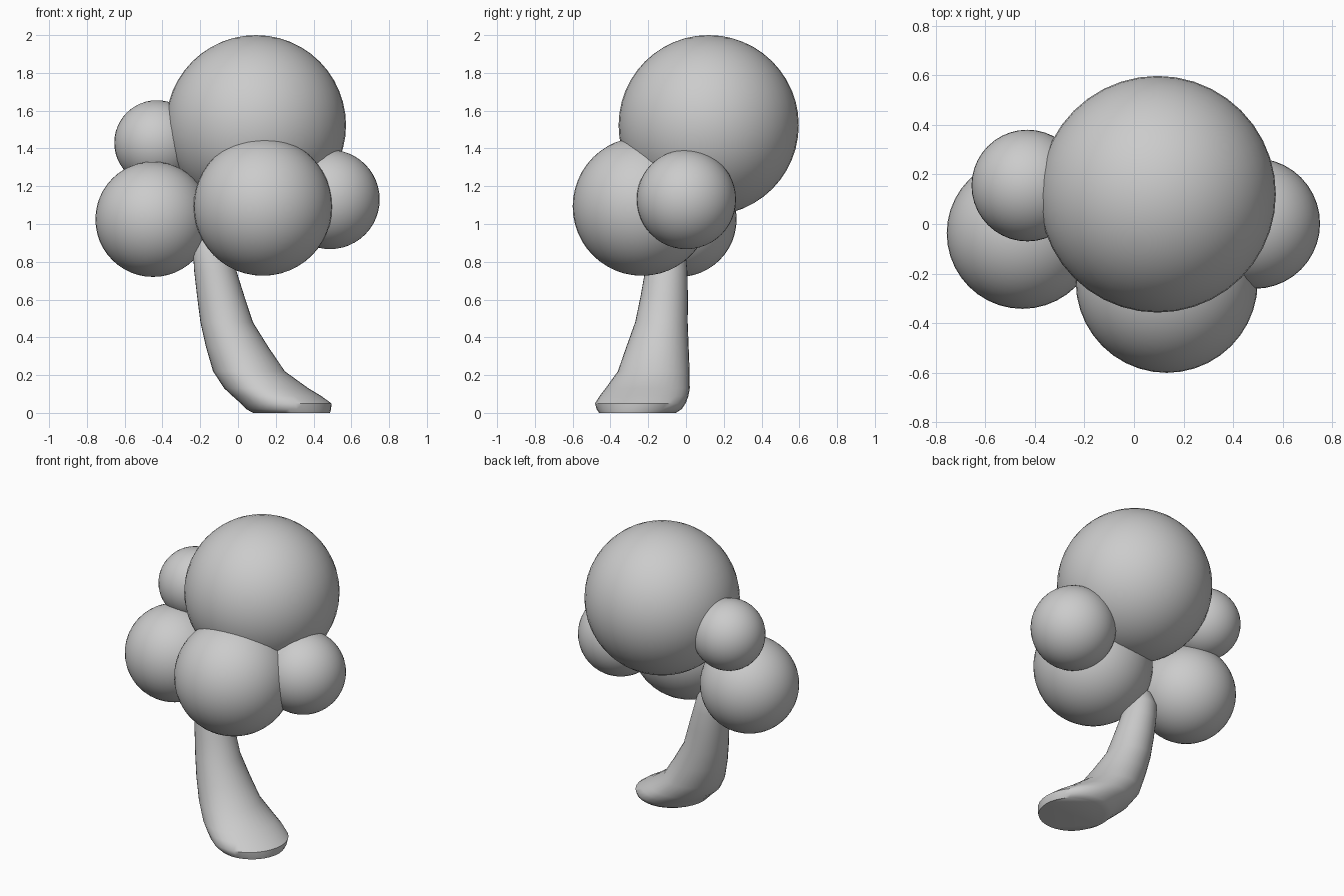
import bpy, bmesh
from math import cos, sin, tau

if "Cube" in bpy.data.objects:
    bpy.data.objects.remove(bpy.data.objects["Cube"])


def ball(name, center, radius):
    bpy.ops.mesh.primitive_uv_sphere_add(segments=40, ring_count=24, radius=radius, location=center)
    obj = bpy.context.object
    obj.name = name
    bpy.ops.object.shade_smooth()


def lofted_trunk(name, rings, sides=32):
    bm = bmesh.new()
    loops = [[bm.verts.new((x + r * cos(tau * i / sides), y + r * sin(tau * i / sides), z))
              for i in range(sides)] for x, y, z, r in rings]
    for a, b in zip(loops, loops[1:]):
        for i in range(sides):
            j = (i + 1) % sides
            bm.faces.new((a[i], a[j], b[j], b[i]))
    bm.faces.new(loops[0][::-1])
    bm.faces.new(loops[-1])
    mesh = bpy.data.meshes.new(name)
    bm.to_mesh(mesh)
    bm.free()
    obj = bpy.data.objects.new(name, mesh)
    bpy.context.collection.objects.link(obj)
    bpy.ops.object.select_all(action='DESELECT')
    obj.select_set(True)
    bpy.context.view_layer.objects.active = obj
    bpy.ops.object.shade_smooth_by_angle(angle=0.9)


# Foliage balls
ball("crown_top", (0.095, 0.12, 1.523), 0.477)
ball("crown_front", (0.132, -0.233, 1.093), 0.367)
ball("crown_left_lower", (-0.45, -0.037, 1.025), 0.305)
ball("crown_left_upper", (-0.43, 0.155, 1.43), 0.225)
ball("crown_right", (0.487, 0.002, 1.13), 0.263)

# Leaning trunk with a flared foot: centre x, y, height, radius
lofted_trunk("trunk", [
    (0.284, -0.257, 0.0, 0.203),
    (0.268, -0.248, 0.02, 0.225),
    (0.255, -0.242, 0.05, 0.240),
    (0.205, -0.222, 0.09, 0.235),
    (0.150, -0.203, 0.13, 0.223),
    (0.058, -0.171, 0.22, 0.190),
    (-0.005, -0.151, 0.35, 0.165),
    (-0.060, -0.130, 0.48, 0.139),
    (-0.092, -0.115, 0.62, 0.125),
    (-0.120, -0.105, 0.75, 0.112),
    (-0.138, -0.102, 0.85, 0.100),
    (-0.140, -0.102, 0.93, 0.070),
    (-0.140, -0.102, 0.97, 0.030),
])
